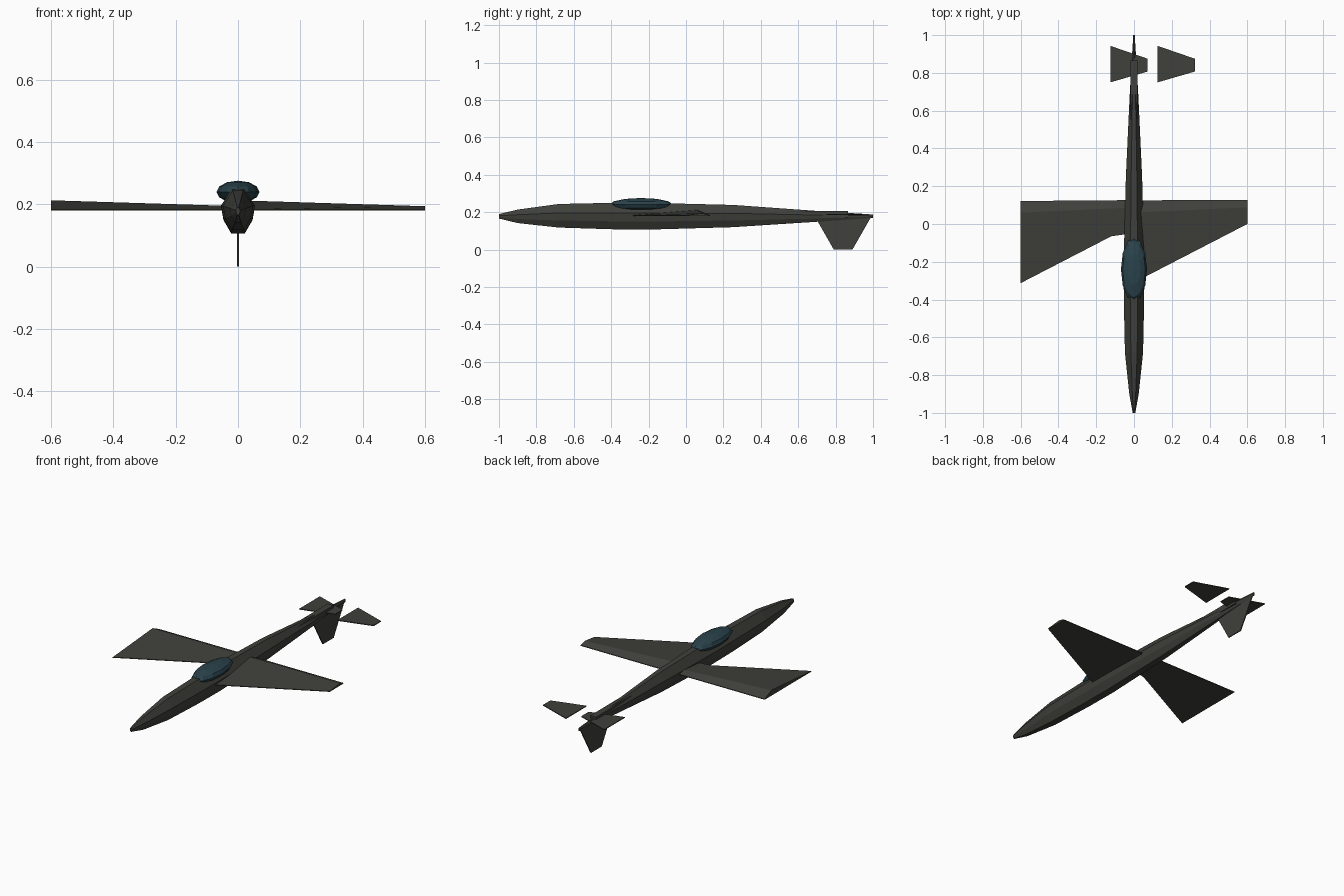
import bpy, bmesh
from mathutils import Matrix

if "Cube" in bpy.data.objects:
    bpy.data.objects.remove(bpy.data.objects["Cube"])


def material(name, rgb):
    m = bpy.data.materials.new(name)
    m.diffuse_color = (*rgb, 1)
    m.use_nodes = True
    m.node_tree.nodes["Principled BSDF"].inputs["Base Color"].default_value = m.diffuse_color
    return m


GREY = material("dark_grey", (0.05, 0.05, 0.043))
GLASS = material("dark_glass", (0.023, 0.055, 0.07))


def finish(name, bm, mat):
    bmesh.ops.recalc_face_normals(bm, faces=bm.faces)
    me = bpy.data.meshes.new(name)
    bm.to_mesh(me)
    bm.free()
    me.materials.append(mat)
    ob = bpy.data.objects.new(name, me)
    bpy.context.collection.objects.link(ob)
    return ob


def loft(name, rings, mat=GREY):
    """Skin a list of equal-length rings and cap both ends."""
    bm = bmesh.new()
    vs = [[bm.verts.new(p) for p in r] for r in rings]
    n = len(vs[0])
    for a, b in zip(vs, vs[1:]):
        for i in range(n):
            bm.faces.new((a[i], a[(i + 1) % n], b[(i + 1) % n], b[i]))
    bm.faces.new(vs[0])
    bm.faces.new(vs[-1])
    return finish(name, bm, mat)


# Fuselage: stations of y, half width, bottom, top
stations = [(-1, 0.007, 0.166, 0.19), (-0.9, 0.025, 0.142, 0.214),
            (-0.68, 0.048, 0.118, 0.244), (-0.4, 0.054, 0.109, 0.25),
            (-0.2, 0.055, 0.107, 0.25), (0.25, 0.043, 0.12, 0.239),
            (0.7, 0.022, 0.149, 0.207), (1, 0.004, 0.169, 0.188)]


def hull_ring(y, w, lo, hi):
    h = hi - lo
    half = [(0.35 * w, hi), (w, lo + 0.62 * h), (0.85 * w, lo + 0.3 * h), (0.4 * w, lo)]
    return [(x, y, z) for x, z in half] + [(-x, y, z) for x, z in reversed(half)]


loft("fuselage", [hull_ring(*s) for s in stations])


# Wings: sections of x, leading edge, ridge, trailing edge, ridge height
def wing_ring(x, lead, ridge, trail, top):
    return [(x, lead, 0.18), (x, lead, 0.184), (x, ridge, top),
            (x, trail, 0.184), (x, trail, 0.18)]


loft("right_wing", [wing_ring(0, -0.31, 0.06, 0.125, 0.213),
                    wing_ring(0.6, 0, 0.088, 0.128, 0.194)])
loft("left_wing", [wing_ring(-0.6, -0.313, 0.06, 0.122, 0.213),
                   wing_ring(-0.12, -0.065, 0.082, 0.125, 0.198),
                   wing_ring(0, -0.048, 0.088, 0.128, 0.194)])

# Tailplanes: the same tapered plate placed twice
for name, x0 in (("left_tailplane", -0.125), ("right_tailplane", 0.125)):
    rings = []
    for x, a, b in ((x0, 0.75, 0.943), (x0 + 0.197, 0.807, 0.875)):
        rings.append([(x, a, 0.186), (x, b, 0.186), (x, b, 0.191), (x, a, 0.191)])
    loft(name, rings)

# Ventral fin
loft("ventral_fin", [[(-0.003, a, z), (0.003, a, z), (0.003, b, z), (-0.003, b, z)]
                     for z, a, b in ((0.175, 0.69, 0.99), (0, 0.79, 0.89))])

# Tail spine block
loft("tail_spine", [[(-0.019, y, 0.172), (0.019, y, 0.172), (0.019, y, 0.206), (-0.019, y, 0.206)]
                    for y in (0.5, 0.865)])

# Canopy
bm = bmesh.new()
bmesh.ops.create_uvsphere(bm, u_segments=12, v_segments=6, radius=1,
                          matrix=Matrix.Translation((0, -0.24, 0.24))
                          @ Matrix.Diagonal((0.069, 0.17, 0.036, 1)))
finish("canopy", bm, GLASS)
